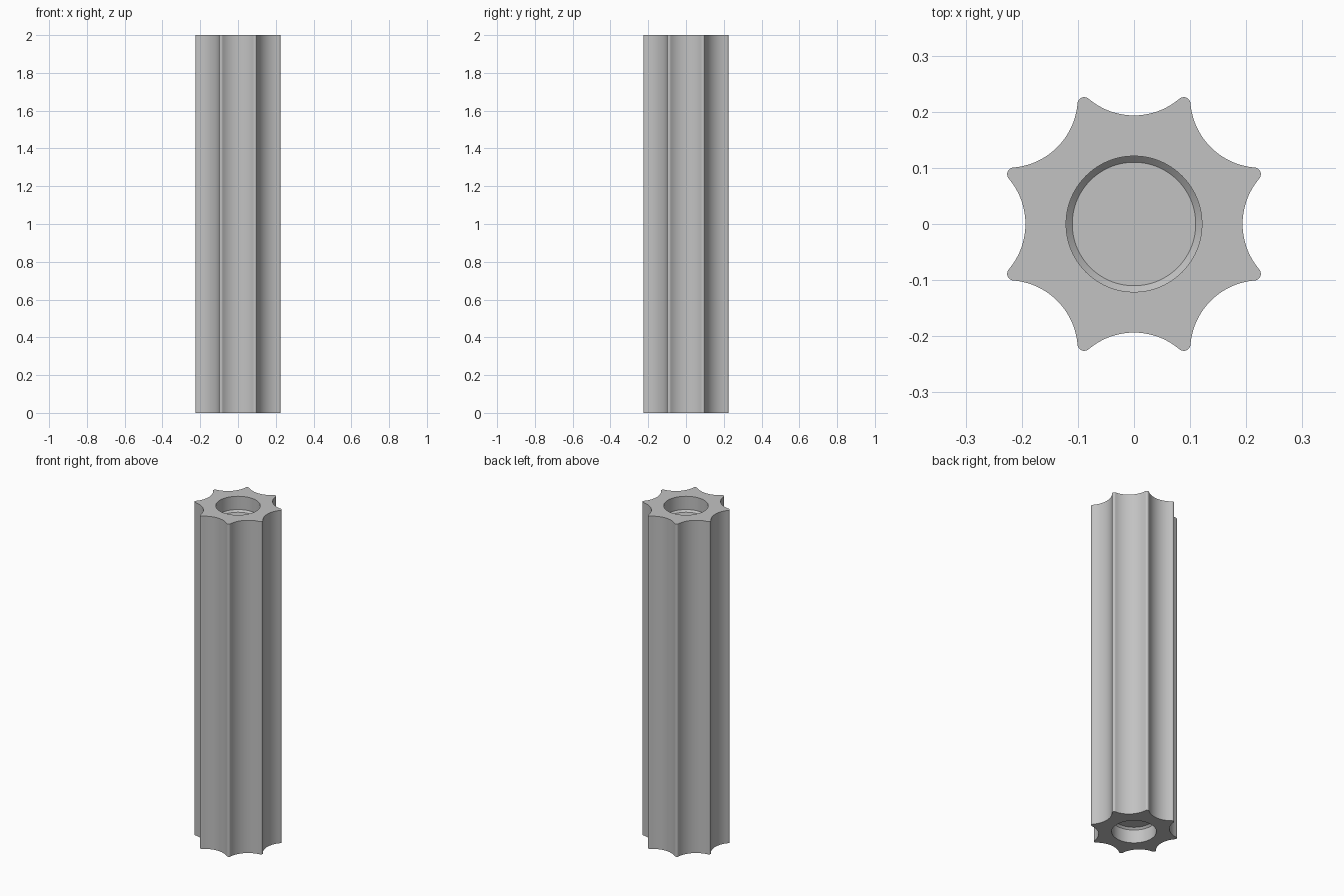
import bpy, bmesh
from math import sin, cos, pi, sqrt, atan2

cube = bpy.data.objects.get("Cube")
if cube:
    bpy.data.objects.remove(cube)

LENGTH = 2.0
FLUTES = 8
FLUTE_R, FLUTE_D = 0.125, 0.3185   # scoop radius and distance of its centre
TIP_R = 0.012                      # rounding of each ridge
BORE_R, FLOOR_R = 0.121, 0.11
BORE_DEPTH, FLOOR_DEPTH = 0.08, 0.091

# Grey material
grey = bpy.data.materials.new("plain grey")
grey.use_nodes = True
colour = (0.54, 0.54, 0.54, 1)
grey.diffuse_color = colour
grey.node_tree.nodes["Principled BSDF"].inputs["Base Color"].default_value = colour


def arc(cx, cy, radius, start, end, steps):
    return [(cx + radius * cos(start + (end - start) * i / steps),
             cy + radius * sin(start + (end - start) * i / steps))
            for i in range(steps + 1)]


def fluted_outline():
    """Ridge roundings tangent to concave scoops, repeated around the axis."""
    half = pi / FLUTES
    along, across = FLUTE_D * cos(half), FLUTE_D * sin(half)
    rise = sqrt((FLUTE_R + TIP_R) ** 2 - across ** 2)
    tip_d = along - rise
    lean = atan2(across, rise)     # contact angle measured from the ridge axis
    points = []
    for k in range(FLUTES):
        ridge = half + 2 * half * k
        scoop = ridge + half
        tip = arc(tip_d * cos(ridge), tip_d * sin(ridge), TIP_R,
                  ridge - lean, ridge + lean, 10)
        dip = arc(FLUTE_D * cos(scoop), FLUTE_D * sin(scoop), FLUTE_R,
                  ridge + lean + pi, scoop + half - lean + pi, 20)
        points += tip + dip[1:-1]
    return points


outline = fluted_outline()


def circle(radius):
    return [(radius * cos(atan2(y, x)), radius * sin(atan2(y, x))) for x, y in outline]


# Stack of loops: lower socket, fluted outside, upper socket
bore, floor = circle(BORE_R), circle(FLOOR_R)
sections = [(floor, FLOOR_DEPTH), (bore, BORE_DEPTH), (bore, 0), (outline, 0),
            (outline, LENGTH), (bore, LENGTH), (bore, LENGTH - BORE_DEPTH),
            (floor, LENGTH - FLOOR_DEPTH)]

bm = bmesh.new()
loops = [[bm.verts.new((x, y, z)) for x, y in pts] for pts, z in sections]
for low, high in zip(loops, loops[1:]):
    for i in range(len(low)):
        j = (i + 1) % len(low)
        bm.faces.new((low[i], low[j], high[j], high[i]))
bm.faces.new(list(reversed(loops[0])))
bm.faces.new(loops[-1])
bmesh.ops.recalc_face_normals(bm, faces=bm.faces)

mesh = bpy.data.meshes.new("fluted_column")
bm.to_mesh(mesh)
bm.free()
mesh.materials.append(grey)
column = bpy.data.objects.new("fluted_column", mesh)
bpy.context.collection.objects.link(column)

# Smooth curves, crisp rims
bpy.ops.object.select_all(action='DESELECT')
column.select_set(True)
bpy.context.view_layer.objects.active = column
bpy.ops.object.shade_smooth_by_angle(angle=pi / 6)
